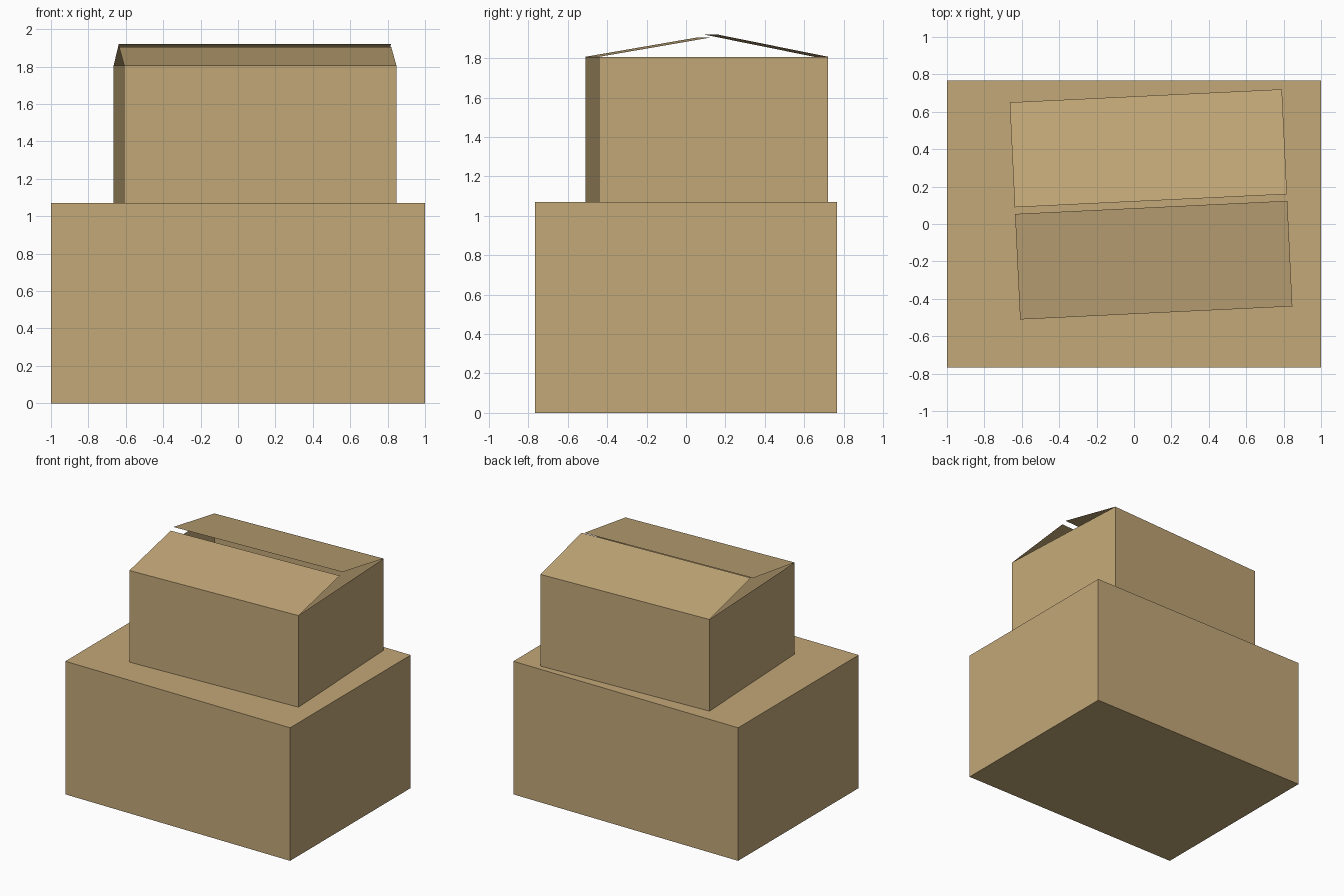
import bpy
import bmesh
from math import radians, cos, sin
from mathutils import Matrix

default = bpy.data.objects.get("Cube")
if default:
    bpy.data.objects.remove(default, do_unlink=True)

# Cardboard colour
CARDBOARD = (0.546, 0.392, 0.188, 1)
cardboard = bpy.data.materials.new("cardboard")
cardboard.use_nodes = True
cardboard.diffuse_color = CARDBOARD
cardboard.node_tree.nodes["Principled BSDF"].inputs["Base Color"].default_value = CARDBOARD


def add_object(name, bm, matrix):
    mesh = bpy.data.meshes.new(name)
    bm.to_mesh(mesh)
    bm.free()
    mesh.materials.append(cardboard)
    obj = bpy.data.objects.new(name, mesh)
    obj.matrix_world = matrix
    bpy.context.collection.objects.link(obj)
    return obj


def box(name, size, matrix, open_top=False):
    """Box standing on its local origin, optionally without its lid."""
    bm = bmesh.new()
    bmesh.ops.create_cube(bm, size=1)
    bmesh.ops.translate(bm, vec=(0, 0, 0.5), verts=bm.verts)
    bmesh.ops.scale(bm, vec=size, verts=bm.verts)
    if open_top:
        lid = [f for f in bm.faces if f.normal.z > 0.5]
        bmesh.ops.delete(bm, geom=lid, context='FACES')
    return add_object(name, bm, matrix)


def flap(name, side, tilt, matrix):
    """Paper-thin flap hinged on the front (-1) or back (1) rim."""
    reach, rise = FLAP * cos(tilt), FLAP * sin(tilt)
    hinge = side * DEPTH / 2
    tip = hinge - side * reach
    edges = [(hinge, HEIGHT), (tip, HEIGHT + rise)]
    bm = bmesh.new()
    (y0, z0), (y1, z1) = edges
    corners = [(-WIDTH / 2, y0, z0), (WIDTH / 2, y0, z0),
               (WIDTH / 2, y1, z1), (-WIDTH / 2, y1, z1)]
    face = bm.faces.new([bm.verts.new(c) for c in corners])
    face.normal_update()
    if face.normal.z < 0:
        face.normal_flip()
    return add_object(name, bm, matrix)


# Large closed box
BASE_HEIGHT = 1.07
box("lower_box", (2, 1.532, BASE_HEIGHT), Matrix())

# Smaller open box, slightly turned on top of the large one
WIDTH, DEPTH, HEIGHT, FLAP = 1.457, 1.162, 0.737, 0.573
turned = Matrix.Translation((0.091, 0.105, BASE_HEIGHT)) @ Matrix.Rotation(radians(2.75), 4, 'Z')
box("upper_box", (WIDTH, DEPTH, HEIGHT), turned, open_top=True)

# Half-raised lid flaps
flap("front_flap", -1, radians(9.8), turned)
flap("back_flap", 1, radians(11.4), turned)
